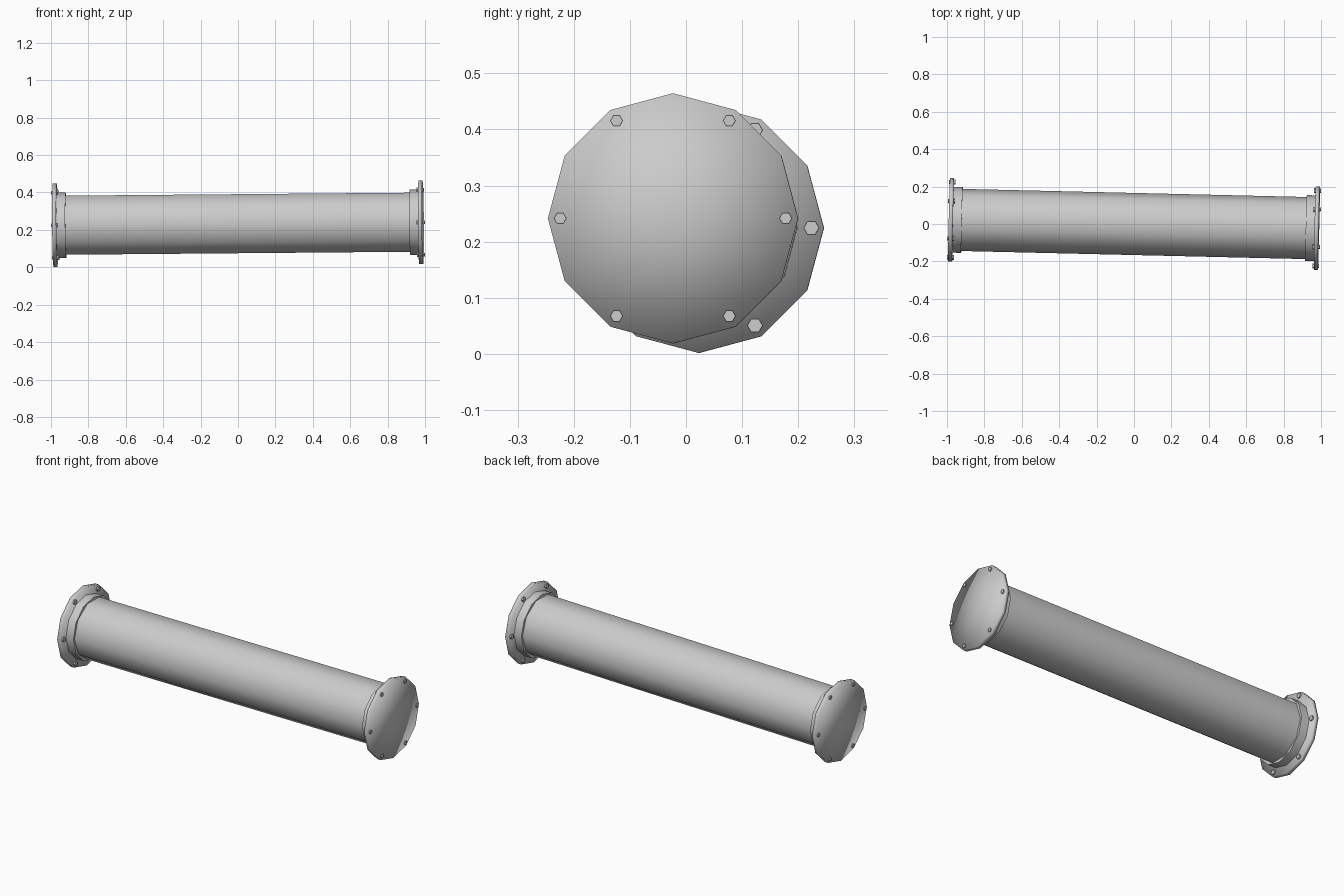
import bpy, math
from mathutils import Matrix, Vector

cube = bpy.data.objects.get("Cube")
if cube:
    bpy.data.objects.remove(cube, do_unlink=True)

steel = bpy.data.materials.new("grey steel")
steel.use_nodes = True
GREY = (0.6, 0.6, 0.6, 1)
steel.diffuse_color = GREY
steel.node_tree.nodes["Principled BSDF"].inputs["Base Color"].default_value = GREY

# The whole pipe leans slightly off the x axis
AXIS = Vector((1.96, -0.046, 0.017)).normalized()
LEAN = (Matrix.Translation((0, 0, 0.233))
        @ Vector((1, 0, 0)).rotation_difference(AXIS).to_matrix().to_4x4())


def rod(name, x0, x1, radius, sides, y=0, z=0, sharp=None):
    """Capped prism along the pipe, with a vertex pointing along y."""
    bpy.ops.mesh.primitive_cylinder_add(vertices=sides, radius=radius, depth=abs(x1 - x0),
                                        end_fill_type='TRIFAN')
    ob = bpy.context.object
    ob.name = name
    # lay the prism along x; its first vertex stays on the y axis
    ob.data.transform(Matrix.Translation(((x0 + x1) / 2, y, z))
                      @ Matrix.Rotation(math.pi / 2, 4, 'Y'))
    ob.data.materials.append(steel)
    if sharp is None:
        bpy.ops.object.shade_smooth()
    elif sharp > 0:
        bpy.ops.object.shade_smooth_by_angle(angle=math.radians(sharp))
    ob.matrix_world = LEAN
    return ob


# Main tube
rod("pipe_body", -0.965, 0.965, 0.166, 10, sharp=40)

# Collar, end flange and ring of bolts at both ends
for side, end in ((1, "left"), (-1, "right")):
    rod(end + "_collar", side * 0.92, side * 0.97, 0.176, 12, sharp=40)
    rod(end + "_flange", side * 0.967, side * 0.989, 0.223, 12)
    for i in range(6):
        a = i * math.pi / 3
        y, z = 0.201 * math.cos(a), 0.201 * math.sin(a)
        rod(f"{end}_bolt_head_{i + 1}", side * 0.985, side * 0.995, 0.011, 6, y, z, 0)
        rod(f"{end}_nut_{i + 1}", side * 0.959, side * 0.97, 0.0135, 6, y, z, 0)
